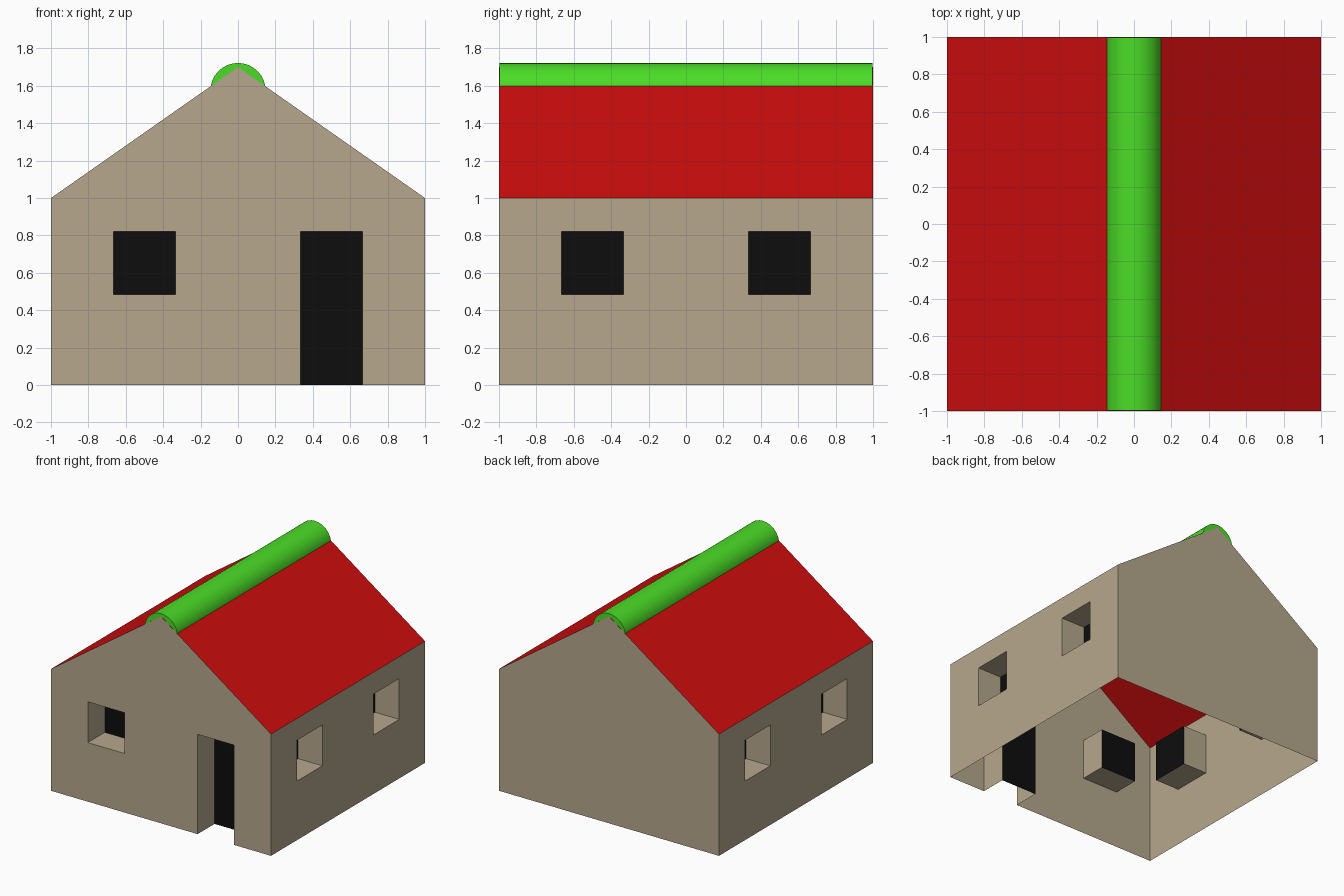
import bpy, bmesh, math
from mathutils import Matrix, Vector

cube = bpy.data.objects.get("Cube")
if cube:
    bpy.data.objects.remove(cube, do_unlink=True)

EAVES, PEAK, DEPTH = 1.0, 1.7, 0.22
INNER, OUTER = 0.333, 0.665
SILL, HEAD = 0.485, 0.82


def material(name, rgb):
    mat = bpy.data.materials.new(name)
    mat.use_nodes = True
    mat.diffuse_color = (*rgb, 1)
    mat.node_tree.nodes["Principled BSDF"].inputs["Base Color"].default_value = (*rgb, 1)
    return mat


plaster = material("beige_plaster", (0.47, 0.39, 0.27))
dark = material("black_opening", (0.004, 0.004, 0.004))
tile = material("red_roof", (0.62, 0.004, 0.004))
ridge_green = material("green_ridge", (0.07, 0.72, 0.02))


def finish(name, bm, mats):
    bmesh.ops.remove_doubles(bm, verts=bm.verts, dist=0.0001)
    mesh = bpy.data.meshes.new(name)
    bm.to_mesh(mesh)
    bm.free()
    for mat in mats:
        mesh.materials.append(mat)
    obj = bpy.data.objects.new(name, mesh)
    bpy.context.collection.objects.link(obj)
    return obj


def face(bm, points, index=0):
    f = bm.faces.new([bm.verts.new(p) for p in points])
    f.material_index = index


def wall(name, turn, openings=(), gable=False):
    """Thin wall on the front plane with boxed recesses, turned about z."""
    bm = bmesh.new()
    cols = [-1, -OUTER, -INNER, INNER, OUTER, 1]
    rows = [0, SILL, HEAD, EAVES]
    # Wall surface around the openings
    for u0, u1 in zip(cols, cols[1:]):
        for z0, z1 in zip(rows, rows[1:]):
            if not any(a == u0 and z0 >= low and z1 <= HEAD for a, b, low in openings):
                face(bm, [(u0, -1, z0), (u1, -1, z0), (u1, -1, z1), (u0, -1, z1)])
    if gable:
        face(bm, [(-1, -1, EAVES), (1, -1, EAVES), (0, -1, PEAK)])
    # Recess sides and dark back panel
    for a, b, low in openings:
        loop = [Vector(p) for p in ((a, -1, low), (b, -1, low), (b, -1, HEAD), (a, -1, HEAD))]
        back = [p + Vector((0, DEPTH, 0)) for p in loop]
        face(bm, back, 1)
        for i in range(4):
            j = (i + 1) % 4
            if i == 0 and low == 0:
                continue  # the doorway has no threshold
            face(bm, [loop[i], loop[j], back[j], back[i]])
    bm.transform(Matrix.Rotation(math.radians(turn), 4, "Z"))
    return finish(name, bm, [plaster, dark])


# Walls
right_opening = (-OUTER, -INNER, SILL)
left_opening = (INNER, OUTER, SILL)
wall("front_wall", 0, [right_opening, (INNER, OUTER, 0)], gable=True)
wall("left_wall", 90, [right_opening, left_opening])
wall("back_wall", 180, gable=True)
wall("right_wall", 270, [right_opening, left_opening])

# Roof slopes
bm = bmesh.new()
for s in (1, -1):
    face(bm, [(s, -s, EAVES), (s, s, EAVES), (0, s, PEAK), (0, -s, PEAK)])
finish("roof", bm, [tile])

# Round ridge cap
bm = bmesh.new()
bmesh.ops.create_cone(bm, cap_ends=True, segments=32, radius1=0.148, radius2=0.148, depth=1.996)
bm.transform(Matrix.Translation((0, 0, 1.574)) @ Matrix.Rotation(math.radians(90), 4, "X"))
ridge = finish("ridge_cap", bm, [ridge_green])
bpy.context.view_layer.objects.active = ridge
ridge.select_set(True)
bpy.ops.object.shade_smooth_by_angle(angle=math.radians(40))
